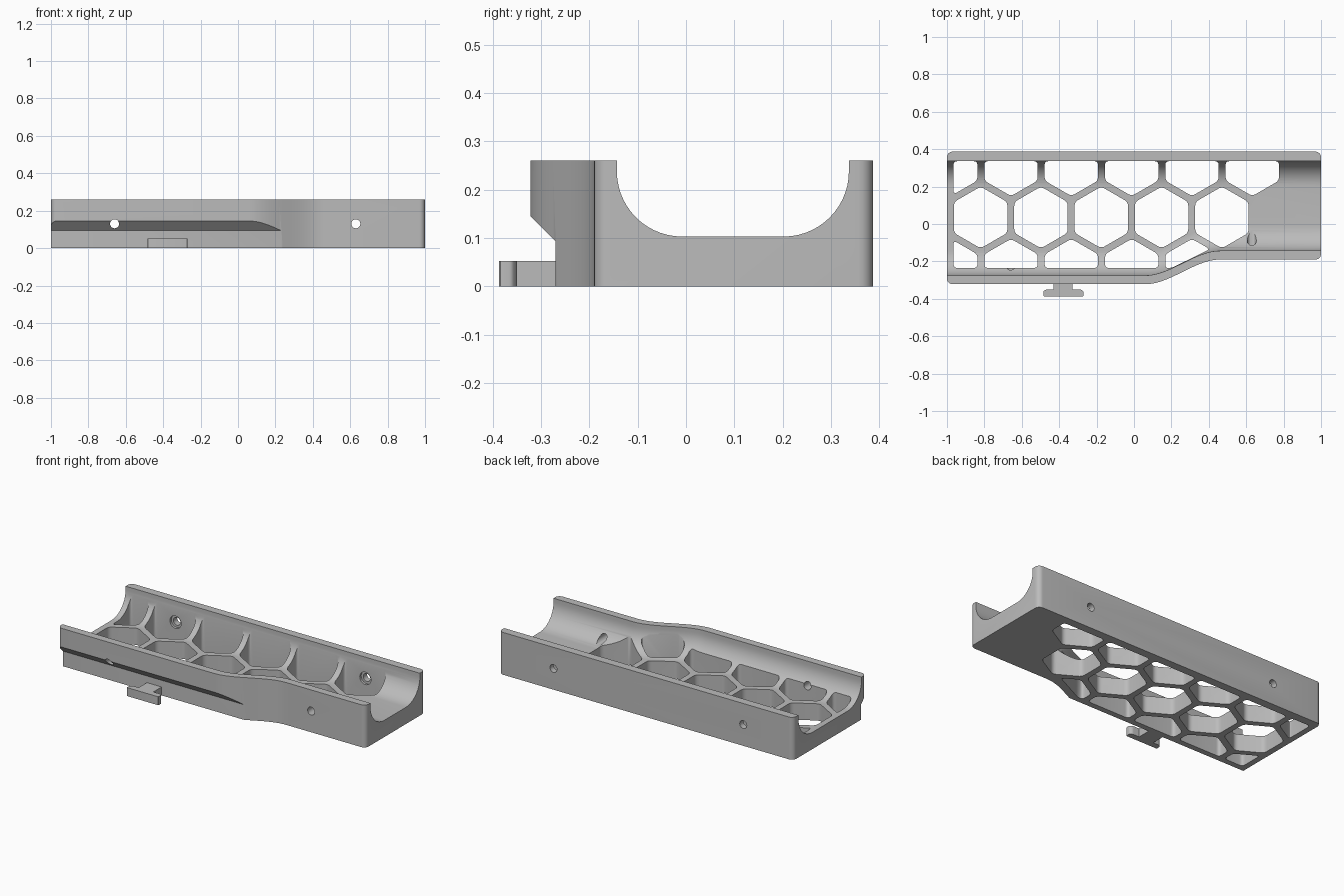
import bpy, bmesh, math
from mathutils import Vector, Matrix

if "Cube" in bpy.data.objects:
    bpy.data.objects.remove(bpy.data.objects["Cube"])

grey = bpy.data.materials.new("plain_grey")
grey.use_nodes = True
COLOUR = (0.5, 0.5, 0.5, 1)
grey.diffuse_color = COLOUR
grey.node_tree.nodes["Principled BSDF"].inputs["Base Color"].default_value = COLOUR

HEIGHT, BACK, WALL = 0.26, 0.387, 0.05
FLOOR, FILLET = 0.103, 0.135


def finish(name, bm):
    bmesh.ops.recalc_face_normals(bm, faces=bm.faces)
    mesh = bpy.data.meshes.new(name)
    bm.to_mesh(mesh)
    bm.free()
    mesh.materials.append(grey)
    ob = bpy.data.objects.new(name, mesh)
    bpy.context.collection.objects.link(ob)
    return ob


def loft(bm, rings):
    """Closed solid through equal-length rings of points."""
    loops = [[bm.verts.new(p) for p in ring] for ring in rings]
    for a, b in zip(loops, loops[1:]):
        for i in range(len(a)):
            j = (i + 1) % len(a)
            bm.faces.new((a[i], a[j], b[j], b[i]))
    bm.faces.new(loops[0])
    bm.faces.new(loops[-1])


def prism(bm, poly, z0, z1):
    loft(bm, [[(x, y, z) for x, y in poly] for z in (z0, z1)])


def rounded(poly, d, steps=5):
    """Round every corner of a polygon."""
    out = []
    n = len(poly)
    for i in range(n):
        p, a, b = (Vector(poly[k % n]) for k in (i, i - 1, i + 1))
        s = p + (a - p).normalized() * min(d, 0.45 * (a - p).length)
        e = p + (b - p).normalized() * min(d, 0.45 * (b - p).length)
        for k in range(steps + 1):
            t = k / steps
            out.append(tuple(s * (1 - t) ** 2 + p * 2 * t * (1 - t) + e * t * t))
    return out


def clip(poly, point, normal):
    """Keep the part of a convex polygon on the normal side of a line."""
    out = []
    point, normal = Vector(point), Vector(normal)
    for i in range(len(poly)):
        a, b = Vector(poly[i - 1]), Vector(poly[i])
        da, db = (a - point).dot(normal), (b - point).dot(normal)
        if da * db < 0:
            out.append(a.lerp(b, da / (da - db)))
        if db >= 0:
            out.append(b)
    return out


def front_y(x):
    """Front side, stepping in along a smooth curve."""
    t = min(max((x - 0.06) / 0.4, 0), 1)
    return -0.322 + 0.132 * t * t * (3 - 2 * t)


bends = [0.06 + 0.4 * i / 20 for i in range(21)]

# Body block with rounded upright corners
bm = bmesh.new()
outline = [(x, front_y(x)) for x in [-1] + bends + [1]] + [(1, BACK), (-1, BACK)]
prism(bm, outline, 0, HEIGHT)
corners = [e for e in bm.edges
           if all(abs(v.co.x) > 0.99 for v in e.verts)
           and abs(e.verts[0].co.z - e.verts[1].co.z) > 0.1]
bmesh.ops.bevel(bm, geom=corners, offset=0.03, segments=6, profile=0.5, affect='EDGES')
body = finish("tray_body", bm)


def trough_ring(x):
    f, b = front_y(x) + 0.047, BACK - WALL
    ring = [(x, f, 0.4)]
    arc = [math.pi / 2 * i / 14 for i in range(15)]
    top = FLOOR + FILLET
    ring += [(x, f + FILLET * (1 - math.cos(a)), top - FILLET * math.sin(a)) for a in arc]
    ring += [(x, b - FILLET * (1 - math.cos(a)), top - FILLET * math.sin(a)) for a in reversed(arc)]
    return ring + [(x, b, 0.4)]


# Trough along the length
bm = bmesh.new()
loft(bm, [trough_ring(x) for x in [-1.1] + bends + [1.1]])
trough = finish("trough_cutter", bm)

# Honeycomb openings, trimmed to the inside of the walls
bm = bmesh.new()
PITCH, RADIUS = 0.3225, 0.165
for row, first, count in ((-1, -0.98, 5), (0, -0.82, 5), (1, -0.98, 6)):
    cy = 0.035 + row * PITCH * math.sqrt(3) / 2
    for i in range(count):
        cx = first + i * PITCH
        poly = [(cx + RADIUS * math.sin(k * math.pi / 3),
                 cy + RADIUS * math.cos(k * math.pi / 3)) for k in range(6)]
        poly = clip(poly, (-0.965, 0), (1, 0))
        poly = clip(poly, (0, BACK - WALL - 0.001), (0, -1))
        poly = clip(poly, (0, -0.235), (0, 1))
        if row < 0 and i == count - 1:
            poly = clip(poly, (0.26, -0.206), (-0.49, 1))
        prism(bm, rounded(poly, 0.022), -0.1, 0.5)
honeycomb = finish("honeycomb_cutter", bm)

# Sloped undercut along the front
bm = bmesh.new()
profile = [(-0.5, -0.1), (-0.27, -0.1), (-0.27, 0.093), (-0.422, 0.245), (-0.5, 0.245)]
loft(bm, [[(x, y, z) for y, z in profile] for x in (-1.1, 0.4)])
undercut = finish("undercut_cutter", bm)


def bores(name, radius, y0, y1):
    bm = bmesh.new()
    for x in (-0.66, 0.63):
        place = Matrix.Translation((x, (y0 + y1) / 2, 0.13)) @ Matrix.Rotation(math.pi / 2, 4, 'X')
        bmesh.ops.create_cone(bm, cap_ends=True, segments=32, radius1=radius,
                              radius2=radius, depth=y1 - y0, matrix=place)
    return finish(name, bm)


# Screw holes through both walls, with seats inside the back wall
holes = bores("screw_hole_cutter", 0.024, -0.6, 0.6)
seats = bores("screw_seat_cutter", 0.038, 0.28, 0.35)

bpy.context.view_layer.objects.active = body
for cutter in (trough, honeycomb, undercut, holes, seats):
    cutter.hide_render = True
    mod = body.modifiers.new(cutter.name, 'BOOLEAN')
    mod.operation = 'DIFFERENCE'
    mod.solver = 'EXACT'
    mod.object = cutter
    bpy.ops.object.modifier_apply(modifier=mod.name)
    bpy.data.objects.remove(cutter)

# T-shaped clip on the front
bm = bmesh.new()
prism(bm, [(-0.43, -0.36), (-0.33, -0.36), (-0.33, -0.265), (-0.43, -0.265)], 0, 0.052)
clip_stem = finish("clip_stem", bm)
bm = bmesh.new()
plate = [(-0.485, -0.387), (-0.27, -0.387), (-0.27, -0.36),
         (-0.285, -0.35), (-0.47, -0.35), (-0.485, -0.36)]
prism(bm, rounded(plate, 0.006, 3), 0, 0.052)
clip_plate = finish("clip_plate", bm)

for ob in (body, clip_stem, clip_plate):
    bpy.ops.object.select_all(action='DESELECT')
    ob.select_set(True)
    bpy.context.view_layer.objects.active = ob
    bpy.ops.object.shade_smooth_by_angle(angle=math.radians(30))
